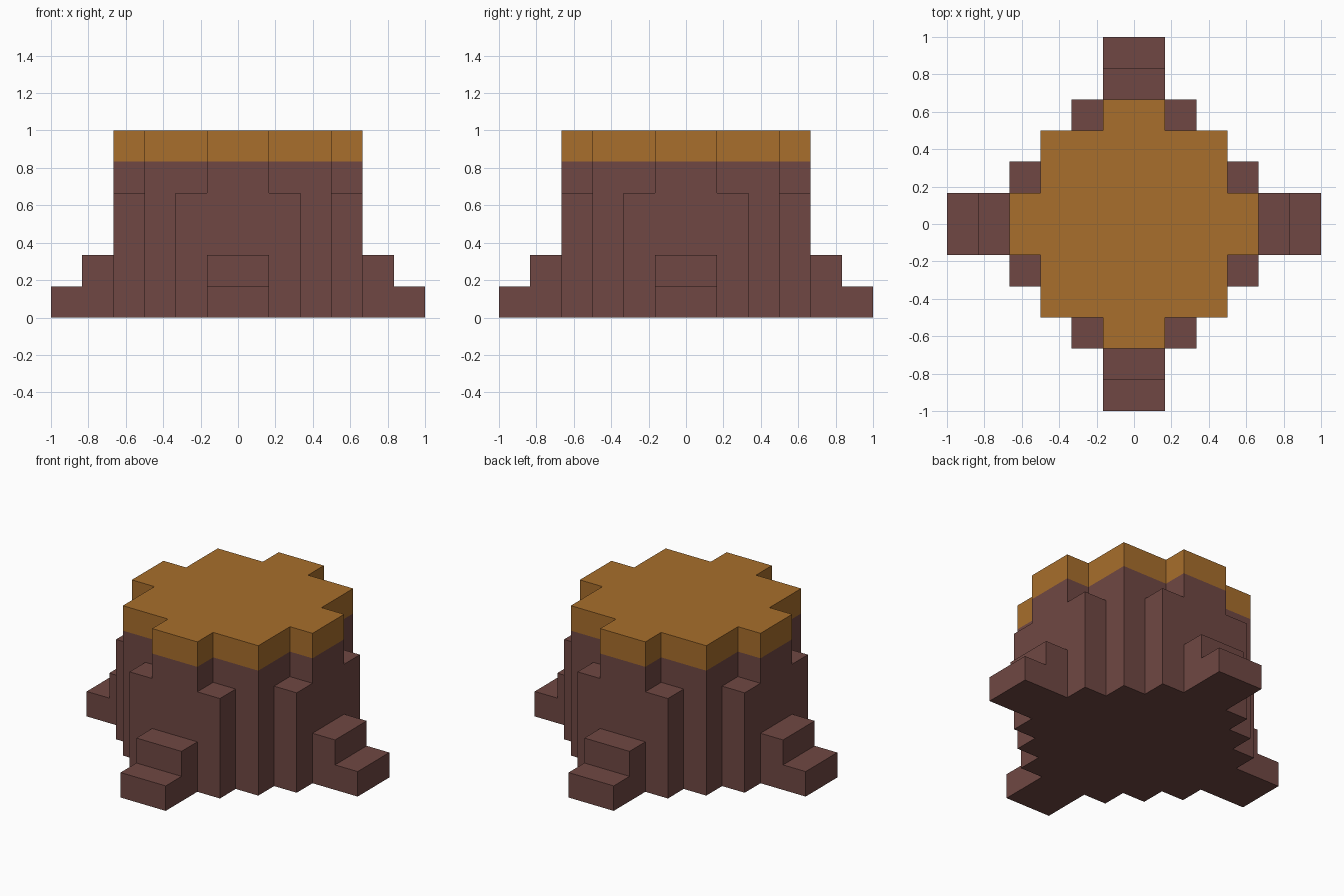
import bpy, bmesh, math
from mathutils import Matrix, Vector

cube = bpy.data.objects.get("Cube")
if cube:
    bpy.data.objects.remove(cube, do_unlink=True)

U = 1 / 6  # one block


def material(name, rgb):
    m = bpy.data.materials.new(name)
    m.use_nodes = True
    m.diffuse_color = (*rgb, 1)
    bsdf = next(n for n in m.node_tree.nodes if n.type == 'BSDF_PRINCIPLED')
    bsdf.inputs["Base Color"].default_value = (*rgb, 1)
    bsdf.inputs["Roughness"].default_value = 0.9
    return m


bark = material("bark brown", (0.162, 0.064, 0.056))
wood = material("cut wood gold", (0.392, 0.156, 0.025))


def extrude(bm, outline, steps):
    """Extrude a closed outline of points through a list of step vectors."""
    face = bm.faces.new([bm.verts.new(p) for p in outline])
    ring = [face]
    for step in steps:
        res = bmesh.ops.extrude_face_region(bm, geom=ring)
        verts = [g for g in res["geom"] if isinstance(g, bmesh.types.BMVert)]
        bmesh.ops.translate(bm, verts=verts, vec=step)
        new = [g for g in res["geom"] if isinstance(g, bmesh.types.BMFace)]
        if ring[0].is_valid and ring[0] is not face:
            bmesh.ops.delete(bm, geom=ring, context='FACES_ONLY')
        ring = new
    # keep a base face on the starting outline
    if not face.is_valid or not any(
            len(f.verts) == len(outline) and f not in ring for f in bm.faces):
        base = [bm.verts[i] for i in range(len(outline))] if bm.verts.ensure_lookup_table() is None else []
        if bm.faces.get(base) is None:
            bm.faces.new(base)
    bmesh.ops.recalc_face_normals(bm, faces=bm.faces)


def finish(bm, name, mats):
    mesh = bpy.data.meshes.new(name)
    bm.to_mesh(mesh)
    bm.free()
    for m in mats:
        mesh.materials.append(m)
    obj = bpy.data.objects.new(name, mesh)
    bpy.context.collection.objects.link(obj)
    return obj


# Trunk: a stepped cross outline, bark below and cut wood on the top block
quarter = [(4, -1), (4, 1), (3, 1), (3, 3), (1, 3)]
outline = []
for k in range(4):
    turn = Matrix.Rotation(k * math.pi / 2, 3, 'Z')
    outline += [turn @ Vector((x * U, y * U, 0)) for x, y in quarter]
bm = bmesh.new()
extrude(bm, outline, [Vector((0, 0, 5 * U)), Vector((0, 0, U))])
for f in bm.faces:
    f.material_index = int(f.calc_center_median().z > 5 * U + 0.01)
finish(bm, "stump_trunk", [bark, wood])

# Four sides, each with a stepped root and two bark ridges
root_profile = [(3.98, 0), (6, 0), (6, 1), (5, 1), (5, 2), (3.98, 2)]
for k, side in enumerate(("left", "back", "right", "front")):
    turn = Matrix.Rotation(k * math.pi / 2, 4, 'Z')

    bm = bmesh.new()
    extrude(bm, [Vector((x * U, -U, z * U)) for x, z in root_profile],
            [Vector((0, 2 * U, 0))])
    bm.transform(turn)
    finish(bm, side + "_root", [bark])

    for n, y in enumerate((-2, 1), 1):
        bm = bmesh.new()
        corners = [(3, y), (4, y), (4, y + 1), (3, y + 1)]
        extrude(bm, [Vector((a * U, b * U, 0)) for a, b in corners],
                [Vector((0, 0, 4 * U))])
        bm.transform(turn)
        finish(bm, f"{side}_bark_ridge_{n}", [bark])
